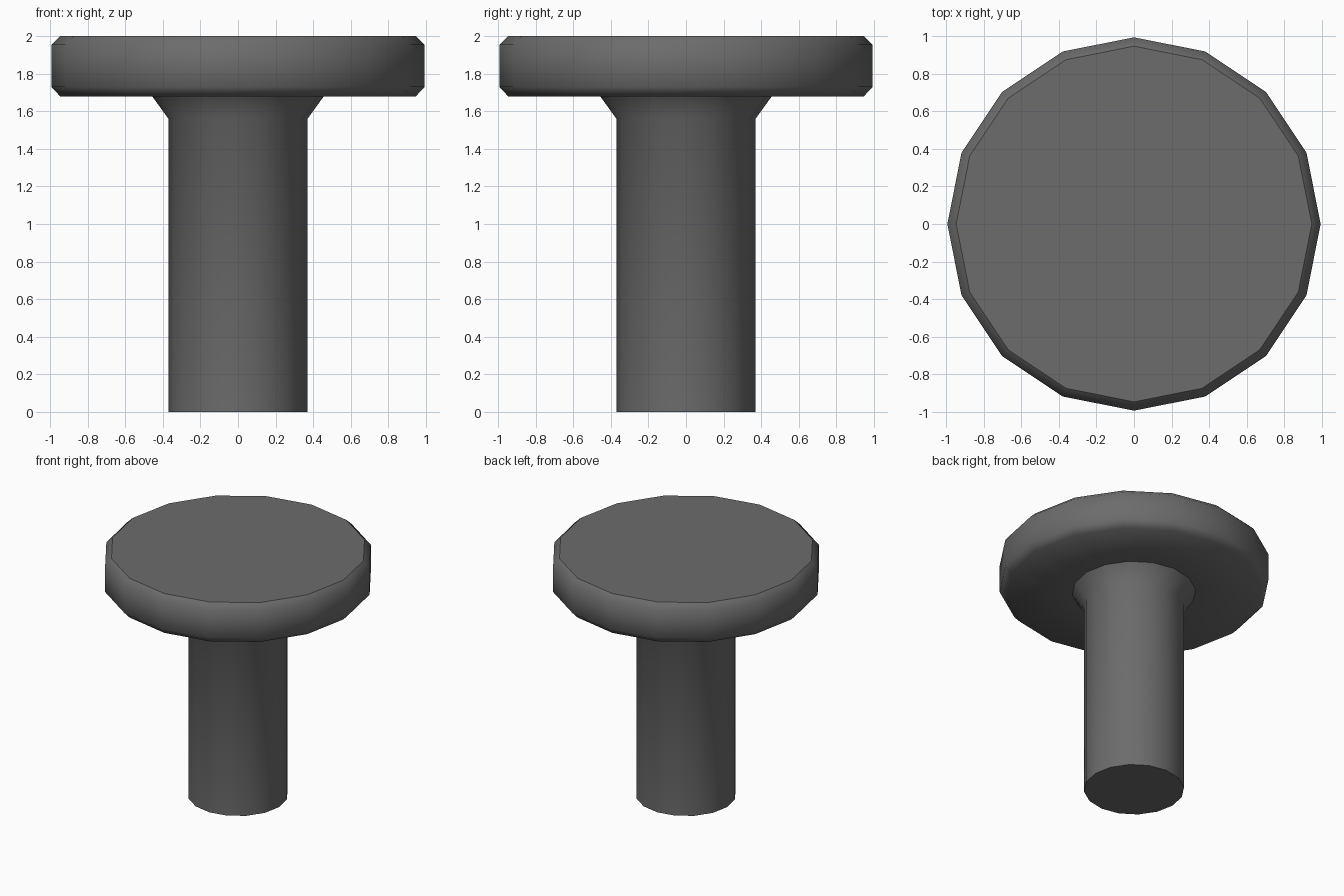
import bpy, bmesh, math

if "Cube" in bpy.data.objects:
    bpy.data.objects.remove(bpy.data.objects["Cube"])

SIDES = 16

# Dark grey finish shared by both parts
dark_grey = bpy.data.materials.new("dark_grey")
dark_grey.diffuse_color = (0.15, 0.15, 0.15, 1.0)
dark_grey.use_nodes = True
dark_grey.node_tree.nodes["Principled BSDF"].inputs["Base Color"].default_value = dark_grey.diffuse_color


def lathe(name, profile, cap_start=False, cap_end=False):
    """Spin a (radius, z) profile, listed bottom to top, around the z axis."""
    bm = bmesh.new()
    rings = []
    for r, z in profile:
        rings.append([bm.verts.new((r * math.cos(2 * math.pi * i / SIDES),
                                    r * math.sin(2 * math.pi * i / SIDES), z))
                      for i in range(SIDES)])
    for low, high in zip(rings, rings[1:]):
        for i in range(SIDES):
            j = (i + 1) % SIDES
            bm.faces.new((low[i], low[j], high[j], high[i])).smooth = True
    # flat end caps keep a crisp rim against the smooth sides
    if cap_start:
        bm.faces.new(rings[0][::-1])
    if cap_end:
        bm.faces.new(rings[-1])
    mesh = bpy.data.meshes.new(name)
    bm.to_mesh(mesh)
    bm.free()
    mesh.materials.append(dark_grey)
    obj = bpy.data.objects.new(name, mesh)
    bpy.context.collection.objects.link(obj)
    return obj


# Stem with a flared collar, open where it meets the head
lathe("stem", [(0.37, 0.0), (0.37, 1.56), (0.457, 1.68)], cap_start=True)

# Disc head with chamfered rims; its underside starts at the collar
lathe("head", [(0.457, 1.68), (0.947, 1.68), (0.994, 1.73),
               (0.994, 1.955), (0.947, 2.0)], cap_end=True)
